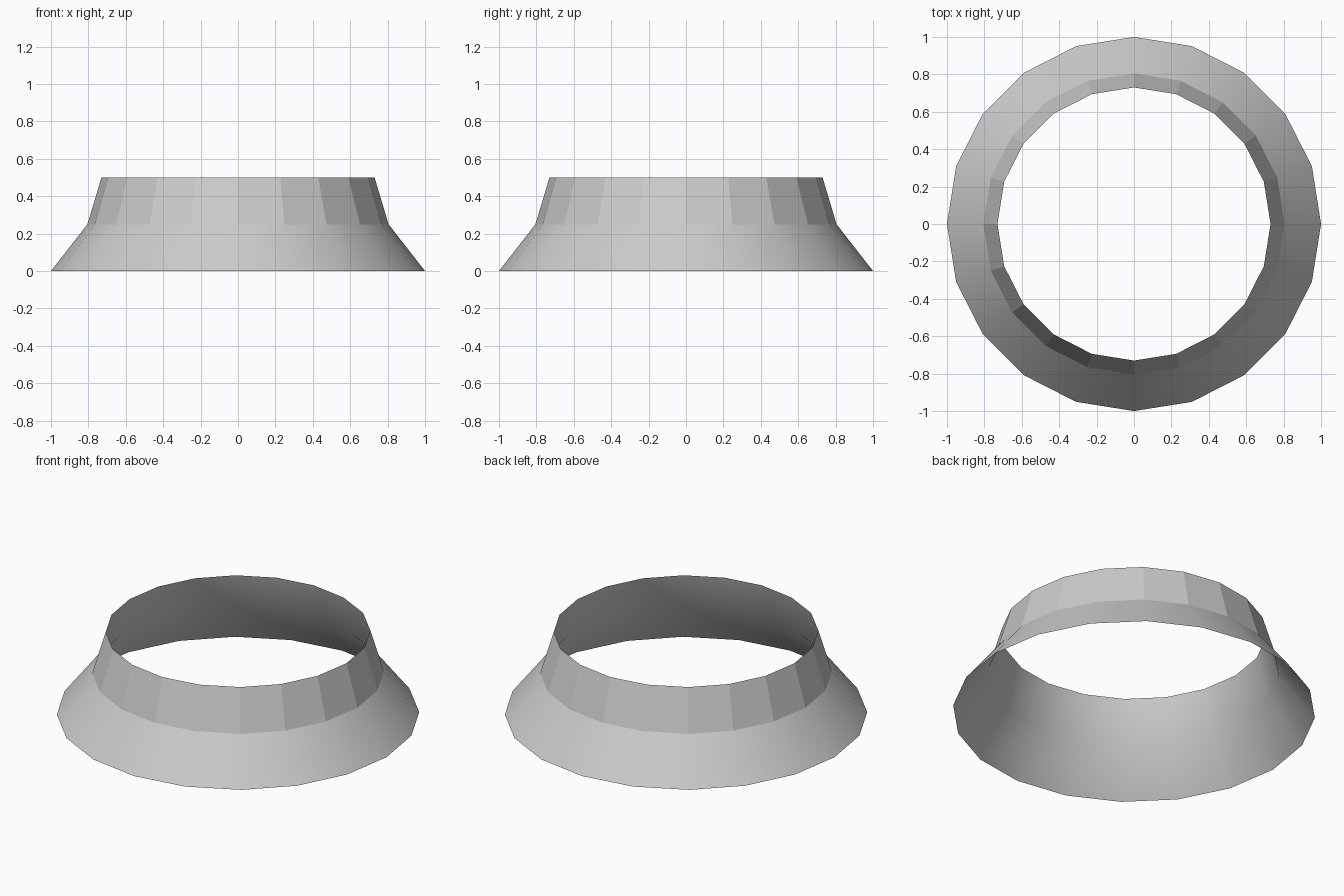
import bpy, bmesh
from math import cos, sin, tau

if "Cube" in bpy.data.objects:
    bpy.data.objects.remove(bpy.data.objects["Cube"])

SIDES = 20


def ring(bm, radius, z):
    return [bm.verts.new((radius * cos(tau * i / SIDES), radius * sin(tau * i / SIDES), z))
            for i in range(SIDES)]


def band(bm, low, high, smooth):
    for i in range(SIDES):
        j = (i + 1) % SIDES
        bm.faces.new((low[i], low[j], high[j], high[i])).smooth = smooth


def sharpen(bm, loop):
    for i in range(SIDES):
        bm.edges.get((loop[i], loop[(i + 1) % SIDES])).smooth = False


bm = bmesh.new()
bottom = ring(bm, 1.0, 0.0)
waist = ring(bm, 0.805, 0.25)
top = ring(bm, 0.73, 0.5)
inner_waist = ring(bm, 0.801, 0.25)

# Outside: smooth flared skirt, faceted upper collar
band(bm, bottom, waist, True)
band(bm, waist, top, False)

# Inside: thin smooth lining that meets the outside at both rims
band(bm, top, inner_waist, True)
band(bm, inner_waist, bottom, True)
for loop in (bottom, waist, top):
    sharpen(bm, loop)

mesh = bpy.data.meshes.new("flared_collar")
bm.to_mesh(mesh)
bm.free()
bpy.context.collection.objects.link(bpy.data.objects.new("flared_collar", mesh))
